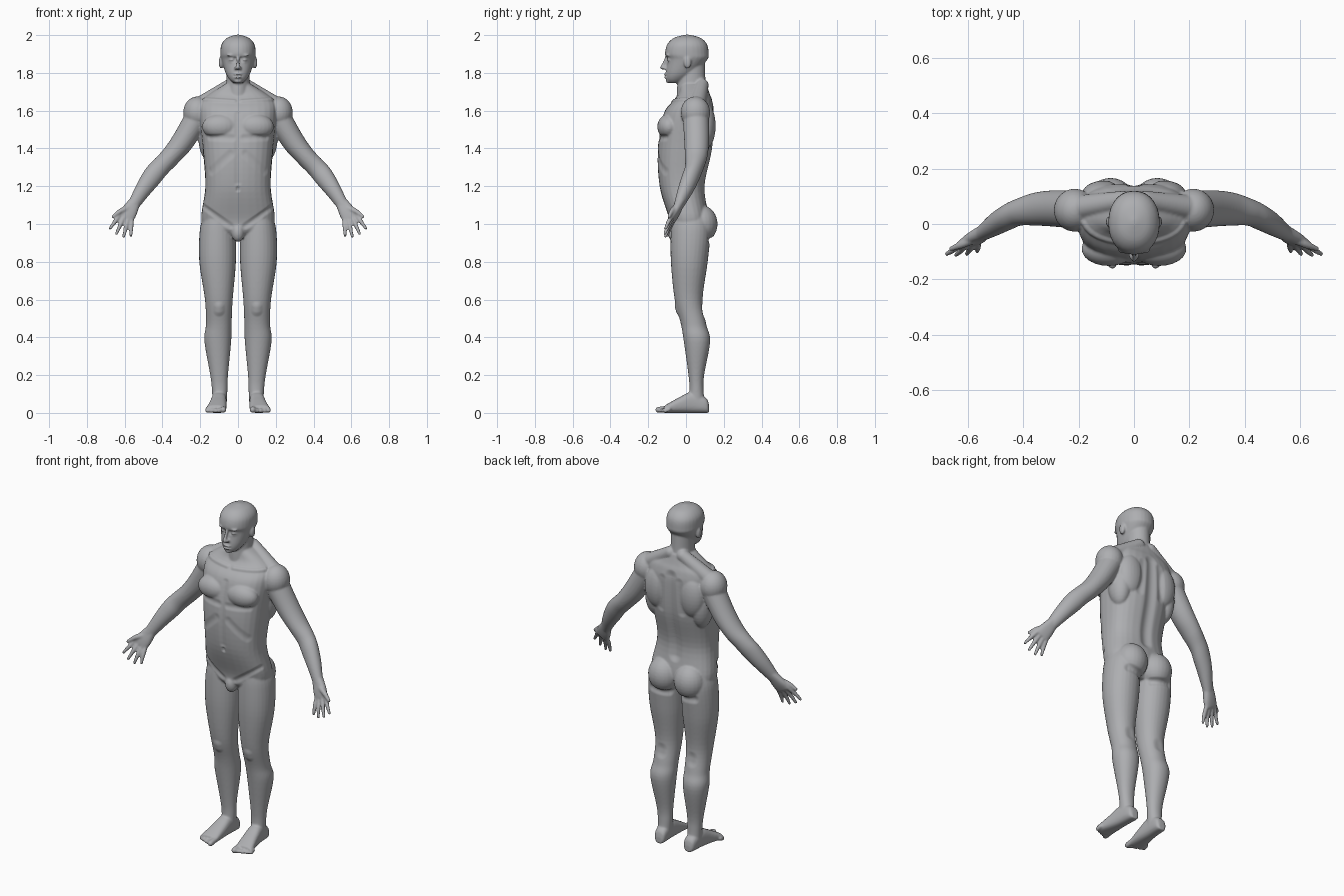
import bpy, bmesh, math
from mathutils import Vector, Matrix, kdtree, bvhtree

cube = bpy.data.objects.get("Cube")
if cube:
    bpy.data.objects.remove(cube)

X, Y, Z = Matrix.Identity(3)
bm = bmesh.new()


def spline(before, start, end, after, t):
    """Smooth blend between the rows start and end."""
    return [q + t / 2 * (r - p + t * (2 * p - 5 * q + 4 * r - s + t * (3 * (q - r) + s - p)))
            for p, q, r, s in zip(before, start, end, after)]


def loft(rows, across, deep, power=2, side=1, sides=28, steps=6):
    """Closed skin through rows of (x, y, z, radius across, radius deep)."""
    last = len(rows) - 1
    fine = [spline(rows[max(i - 1, 0)], rows[i], rows[i + 1], rows[min(i + 2, last)], k / steps)
            for i in range(last) for k in range(steps)]
    fine.append(rows[-1])
    rings = []
    for x, y, z, wide, thick in fine:
        ring = []
        for k in range(sides):
            angle = math.tau * k / sides
            c, s = math.cos(angle), math.sin(angle)
            point = Vector((x, y, z))
            point += across * wide * math.copysign(abs(c) ** (2 / power), c)
            point += deep * thick * math.copysign(abs(s) ** (2 / power), s)
            point.x *= side
            ring.append(bm.verts.new(point))
        rings.append(ring)
    faces = [bm.faces.new(rings[0][::-1]), bm.faces.new(rings[-1])]
    for lower, upper in zip(rings, rings[1:]):
        for k in range(sides):
            n = (k + 1) % sides
            faces.append(bm.faces.new((lower[k], lower[n], upper[n], upper[k])))
    bmesh.ops.recalc_face_normals(bm, faces=faces)


def stack(rows, power=2, side=1):
    """Upright loft from rows of (z, inner x, outer x, front y, back y)."""
    loft([((inner + outer) / 2, (front + back) / 2, z, (outer - inner) / 2, (back - front) / 2)
          for z, inner, outer, front, back in rows], X, Y, power, side)


def centred_stack(rows, power=2):
    """Upright loft about the middle from rows of (z, half width, front y, back y)."""
    stack([(z, -half, half, front, back) for z, half, front, back in rows], power)


def blob(centre, radii, side=1):
    place = Matrix.Translation((centre[0] * side, centre[1], centre[2]))
    bmesh.ops.create_uvsphere(bm, u_segments=24, v_segments=16, radius=1,
                              matrix=place @ Matrix.Diagonal((*radii, 1)))


def limb(points, radii, side=1):
    """Round tube with rounded ends."""
    points = [Vector(p) for p in points]
    along = (points[-1] - points[0]).normalized()
    across = along.cross(X if abs(along.y) > abs(along.x) else Y).normalized()
    loft([(*p, r, r) for p, r in zip(points, radii)], across, along.cross(across), side=side)
    for p, r in ((points[0], radii[0]), (points[-1], radii[-1])):
        blob(p, (r, r, r), side)


# Torso
centred_stack([
    (.93, .06, -.05, .07), (.97, .16, -.08, .1), (1.03, .195, -.09, .12), (1.2, .173, -.14, .1),
    (1.4, .187, -.15, .14), (1.58, .205, -.12, .15), (1.65, .195, -.07, .14),
    (1.69, .15, -.04, .125), (1.74, .07, -.03, .11)], 2.5)
# Neck
centred_stack([(1.64, .07, -.05, .12), (1.74, .062, -.046, .105), (1.85, .06, -.03, .1)])
# Head
centred_stack([
    (1.747, .025, -.09, -.03), (1.765, .045, -.104, 0), (1.8, .066, -.107, .05),
    (1.87, .088, -.1, .113), (1.9, .093, -.111, .12), (1.95, .088, -.1, .112),
    (1.985, .058, -.064, .078), (2.002, .01, -.005, .018)], 2.15)
# Nose, lips, chin and plain pelvis mound
limb([(0, -.1, 1.89), (0, -.115, 1.855), (0, -.127, 1.828)], (.008, .008, .011))
for height in (1.777, 1.791):
    blob((0, -.107, height), (.022, .011, .006))
blob((0, -.092, 1.758), (.022, .015, .013))
blob((0, -.06, .955), (.034, .036, .05))

for side in (1, -1):
    # Nostril, closed eye, brow and ear
    blob((.012, -.113, 1.825), (.008, .012, .008), side)
    blob((.033, -.087, 1.866), (.017, .014, .012), side)
    blob((.034, -.094, 1.893), (.026, .014, .007), side)
    blob((.09, .008, 1.855), (.012, .02, .033), side)

    # Chest, shoulder, shoulder blade, flank, seat and neck muscles
    blob((.092, -.09, 1.515), (.098, .062, .068), side)
    blob((.215, .05, 1.59), (.075, .078, .085), side)
    blob((.11, .105, 1.52), (.08, .052, .12), side)
    blob((.15, .06, 1.46), (.06, .07, .13), side)
    blob((.085, .08, 1), (.09, .087, .1), side)
    limb([(.04, .085, 1.735), (.19, .06, 1.635)], (.035, .045), side)

    # Leg
    stack([(1.06, .04, .175, -.07, .11), (.97, .015, .202, -.08, .13), (.8, .011, .205, -.08, .115),
           (.6, .028, .175, -.06, .088), (.47, .034, .17, -.027, .107), (.38, .036, .178, -.012, .128),
           (.2, .053, .147, .013, .096), (.12, .056, .138, .018, .093), (.04, .06, .135, .01, .1)],
          2.1, side)

    # Foot, from heel to ball
    loft([(x, y, high / 2, wide, high / 2) for y, x, wide, high in (
        (.122, .095, .018, .04), (.105, .096, .034, .08), (.03, .1, .04, .11),
        (-.04, .106, .046, .08), (-.115, .117, .054, .038))], X, Z, 2.6, side)
    # Toes
    for i in range(5):
        x, y, r = .078 + .021 * i, -.146 + .009 * i, .0115 if i else .016
        limb([(x, -.09, r + .008), (x, y, r)], (r, r), side)

    # Arm
    loft([(.19, .05, 1.61, .07, .07), (.285, .056, 1.45, .062, .066), (.355, .054, 1.36, .053, .06),
          (.413, .044, 1.3, .052, .05), (.455, .026, 1.25, .053, .048), (.505, -.002, 1.18, .044, .042),
          (.555, -.037, 1.1, .032, .027)], (X + Z).normalized(), Y, side=side)

    # Palm
    wrist = Vector((.552, -.035, 1.107))
    down, out = Vector((.47, -.34, -.81)).normalized(), Vector((.86, 0, .5))
    loft([(*(wrist + down * t), wide, thick) for t, wide, thick in (
        (-.02, .03, .026), (.05, .043, .022), (.095, .044, .015))], out, down.cross(out), 2.4, side)
    # Thumb and fingers
    limb([(.575, -.05, 1.085), (.622, -.074, 1.068), (.662, -.09, 1.04)], (.019, .014, .009), side)
    for i in range(4):
        base = wrist + down * .085 + out * .022 * (i - 1.5)
        reach = (down + out * .2 * (i - 2.5) - Y * .1) * (.11 - .008 * (i - 2) ** 2)
        limb([base, base + reach / 2 - Y * .004, base + reach], (.0125, .0115, .008), side)

# Fuse everything into one smooth skin
mesh = bpy.data.meshes.new("body")
bm.to_mesh(mesh)
bm.free()
body = bpy.data.objects.new("body", mesh)
bpy.context.collection.objects.link(body)
bpy.context.view_layer.objects.active = body
body.select_set(True)
fuse = body.modifiers.new("fuse", 'REMESH')
fuse.mode, fuse.voxel_size = 'VOXEL', .0055
soften = body.modifiers.new("soften", 'SMOOTH')
soften.factor, soften.iterations = .5, 5
for name in ("fuse", "soften"):
    bpy.ops.object.modifier_apply(modifier=name)

# Find the skin under each sculpt stroke
verts = body.data.vertices
normals = [v.normal.copy() for v in verts]
surface = bvhtree.BVHTree.FromPolygons([v.co for v in verts], [p.vertices for p in body.data.polygons])
tree = kdtree.KDTree(len(verts))
for v in verts:
    tree.insert(v.co, v.index)
tree.balance()


def stroke(facing, start, end, width, height):
    """Raise or carve a line of (x, z) points, seen along y, on both sides."""
    for side in (1, -1) if start[0] or end[0] else (1,):
        a, b = (Vector((x * side, facing, z)) for x, z in (start, end))
        steps = int((b - a).length / width * 4) + 1
        weight = {}
        for k in range(steps + 1):
            spot = surface.ray_cast(a.lerp(b, k / steps), -Y * facing)[0]
            for _, i, far in tree.find_range(spot, width) if spot else ():
                weight[i] = max(weight.get(i, 0), (1 - (far / width) ** 2) ** 2)
        for i, amount in weight.items():
            verts[i].co += normals[i] * amount * height


FRONT, BACK = -1, 1
# Spine, seat fold, shoulder blade and knee hollow
stroke(BACK, (0, 1.62), (0, 1.14), .045, -.012)
stroke(BACK, (.04, .91), (.14, .92), .03, -.008)
stroke(BACK, (.055, 1.6), (.07, 1.42), .03, -.005)
stroke(BACK, (.1, .55), (.1, .53), .04, -.006)
# Midline, navel, collar bone, chest fold, rib arch, groin crease and knee cap
stroke(FRONT, (0, 1.58), (0, 1.22), .025, -.005)
stroke(FRONT, (0, 1.19), (0, 1.18), .014, -.008)
stroke(FRONT, (.02, 1.65), (.18, 1.66), .018, .006)
stroke(FRONT, (.03, 1.455), (.15, 1.46), .025, -.005)
stroke(FRONT, (.04, 1.37), (.14, 1.28), .03, -.004)
stroke(FRONT, (.04, .99), (.18, 1.09), .022, -.006)
stroke(FRONT, (.1, .56), (.1, .54), .035, .007)
# Eye corner, eyelid and mouth
stroke(FRONT, (.015, 1.876), (.016, 1.87), .012, -.006)
stroke(FRONT, (.02, 1.861), (.046, 1.861), .008, -.003)
stroke(FRONT, (0, 1.784), (.022, 1.784), .008, -.005)

# One plain skin colour
skin = bpy.data.materials.new("plain grey")
skin.use_nodes = True
skin.diffuse_color = (.42, .425, .44, 1)
skin.node_tree.nodes["Principled BSDF"].inputs["Base Color"].default_value = skin.diffuse_color
body.data.materials.clear()
body.data.materials.append(skin)
bpy.ops.object.shade_smooth()
